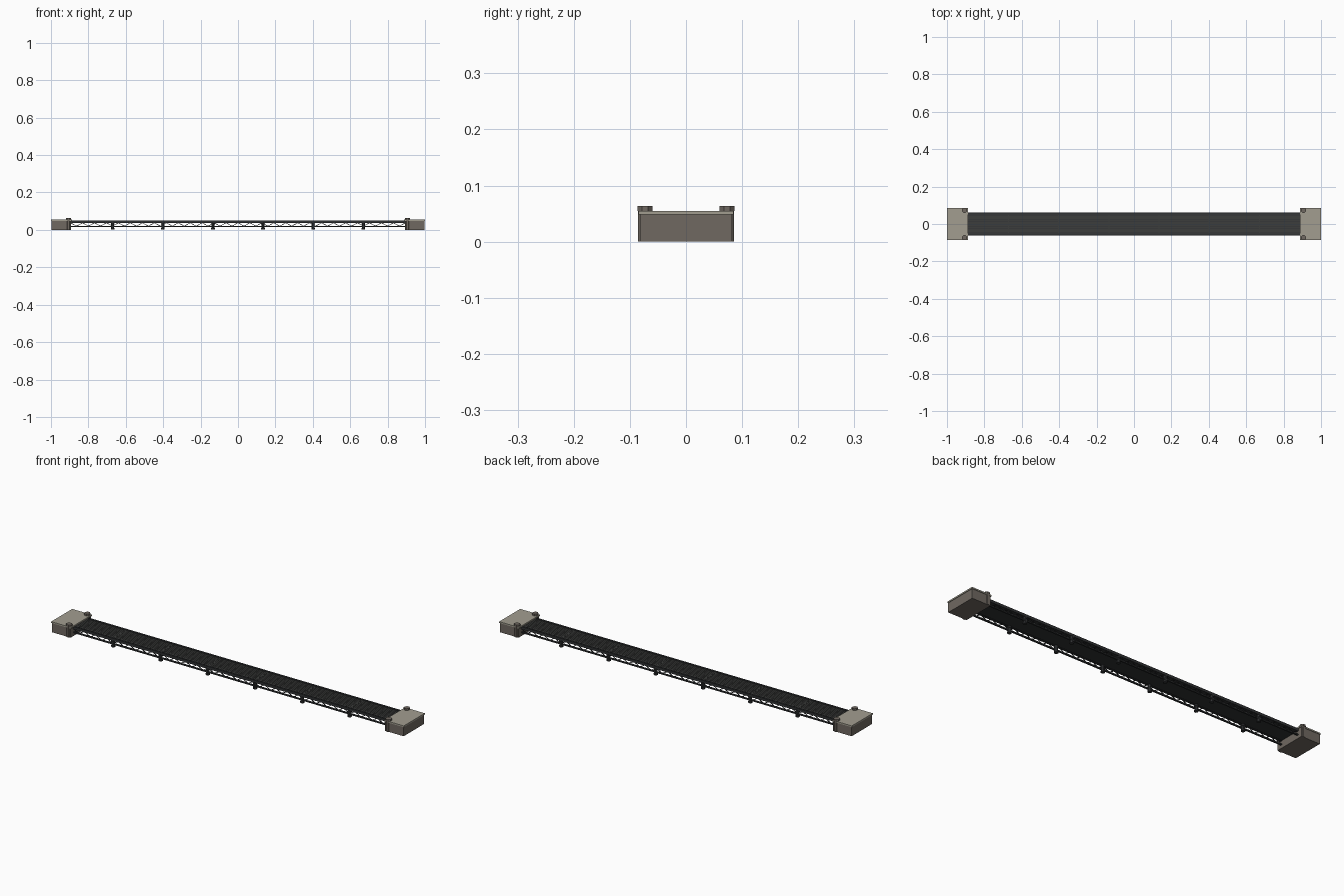
import bpy, bmesh, math
from mathutils import Matrix, Vector

if "Cube" in bpy.data.objects:
    bpy.data.objects.remove(bpy.data.objects["Cube"])


def material(name, rgb):
    m = bpy.data.materials.new(name)
    m.diffuse_color = (*rgb, 1)
    m.use_nodes = True
    m.node_tree.nodes["Principled BSDF"].inputs["Base Color"].default_value = m.diffuse_color
    return m


STONE = material("stone", (0.16, 0.14, 0.12))
COPING = material("coping_stone", (0.36, 0.34, 0.28))
IRON = material("dark_iron", (0.03, 0.032, 0.034))
DECK = material("deck_timber", (0.045, 0.047, 0.045))


def finish(name, bm, mat):
    me = bpy.data.meshes.new(name)
    bmesh.ops.recalc_face_normals(bm, faces=bm.faces[:])
    bm.to_mesh(me)
    bm.free()
    me.materials.append(mat)
    ob = bpy.data.objects.new(name, me)
    bpy.context.collection.objects.link(ob)
    return ob


def box(bm, x0, x1, y0, y1, z0, z1):
    m = Matrix.Translation(((x0 + x1) / 2, (y0 + y1) / 2, (z0 + z1) / 2))
    bmesh.ops.create_cube(bm, size=1, matrix=m @ Matrix.Diagonal((x1 - x0, y1 - y0, z1 - z0, 1)))


def post(bm, x, y, z0, z1, r, sides=8):
    m = Matrix.Translation((x, y, (z0 + z1) / 2)) @ Matrix.Rotation(math.pi / sides, 4, 'Z')
    bmesh.ops.create_cone(bm, cap_ends=True, segments=sides, radius1=r, radius2=r,
                          depth=z1 - z0, matrix=m)


def bar(bm, a, b, w):
    a, b = Vector(a), Vector(b)
    d = b - a
    m = Matrix.Translation((a + b) / 2) @ d.to_track_quat('X', 'Z').to_matrix().to_4x4()
    bmesh.ops.create_cube(bm, size=1, matrix=m @ Matrix.Diagonal((d.length, w, w, 1)))


SPAN = 0.268
JOINTS = [(i - 2.5) * SPAN for i in range(6)]
END = 0.895

# Abutments with coping slabs and corner pillars
for side, s in (("left", -1), ("right", 1)):
    bm = bmesh.new()
    box(bm, *sorted((s * 0.892, s * 0.997)), -0.082, 0.082, 0, 0.048)
    finish(side + "_abutment", bm, STONE)
    bm = bmesh.new()
    box(bm, *sorted((s * 0.888, s)), -0.085, 0.085, 0.048, 0.055)
    finish(side + "_coping", bm, COPING)
    bm = bmesh.new()
    for y in (-0.073, 0.073):
        post(bm, s * 0.906, y, 0, 0.056, 0.0135)
        post(bm, s * 0.906, y, 0.055, 0.064, 0.0146)
    finish(side + "_corner_pillars", bm, STONE)

# Deck: base plate, lengthwise planks and joint strips
bm = bmesh.new()
box(bm, -END, END, -0.058, 0.058, 0.038, 0.042)
finish("deck_plate", bm, IRON)
bm = bmesh.new()
edges = [-END] + JOINTS + [END]
N = 10
pitch = 0.116 / N
for a, b in zip(edges, edges[1:]):
    for i in range(N):
        y = -0.058 + i * pitch
        box(bm, a + 0.001, b - 0.001, y + 0.001, y + pitch - 0.001, 0.041, 0.046)
finish("deck_planks", bm, DECK)
bm = bmesh.new()
for x in JOINTS:
    box(bm, x - 0.003, x + 0.003, -0.058, 0.058, 0.041, 0.0465)
finish("deck_joint_strips", bm, DECK)

# Side trusses: chords, crossed lattice and hanging posts
for side, s in (("front", -1), ("back", 1)):
    y = s * 0.056
    bm = bmesh.new()
    box(bm, -END, END, y - 0.005, y + 0.005, 0.036, 0.049)
    box(bm, -END, END, y - 0.004, y + 0.004, 0.016, 0.022)
    finish(side + "_chords", bm, IRON)
    bm = bmesh.new()
    n = 56
    step = 2 * END / n
    for i in range(n):
        x = -END + i * step
        za, zb = (0.02, 0.038) if i % 2 else (0.038, 0.02)
        bar(bm, (x, y, za), (x + step, y, zb), 0.003)
    finish(side + "_lattice", bm, IRON)
    bm = bmesh.new()
    for x in JOINTS:
        post(bm, x, s * 0.053, 0.006, 0.04, 0.009)
        post(bm, x, s * 0.053, 0.003, 0.009, 0.0105)
        post(bm, x, s * 0.053, 0.028, 0.034, 0.0105)
    finish(side + "_hanging_posts", bm, IRON)
